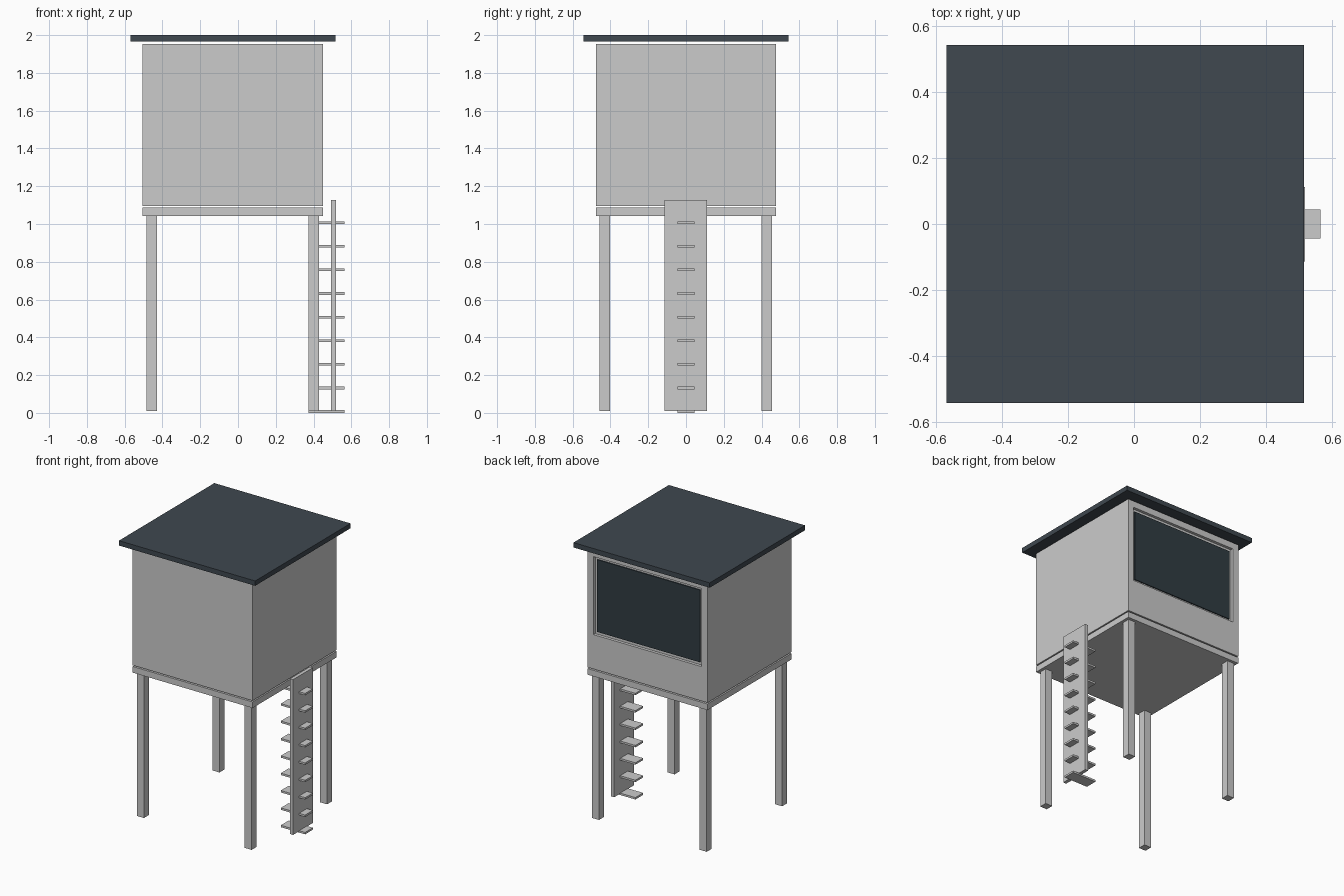
import bpy, bmesh
from mathutils import Vector

if "Cube" in bpy.data.objects:
    bpy.data.objects.remove(bpy.data.objects["Cube"])


def material(name, color):
    m = bpy.data.materials.new(name)
    m.diffuse_color = color
    m.use_nodes = True
    m.node_tree.nodes["Principled BSDF"].inputs["Base Color"].default_value = m.diffuse_color
    return m


def box(name, x, y, z, mat=None):
    """Axis-aligned box from (min, max) ranges."""
    bm = bmesh.new()
    bmesh.ops.create_cube(bm, size=1)
    for v in bm.verts:
        v.co = Vector([r[0] if c < 0 else r[1] for c, r in zip(v.co, (x, y, z))])
    me = bpy.data.meshes.new(name)
    bm.to_mesh(me)
    bm.free()
    ob = bpy.data.objects.new(name, me)
    bpy.context.collection.objects.link(ob)
    if mat:
        me.materials.append(mat)
    return ob


roof_mat = material("roof_slate", (0.05, 0.065, 0.08, 1))
glass_mat = material("dark_glass", (0.03, 0.045, 0.055, 1))

# Platform, roof and cabin
box("platform", (-0.505, 0.45), (-0.477, 0.477), (1.043, 1.087))
box("roof", (-0.568, 0.516), (-0.542, 0.542), (1.965, 2.0), roof_mat)
cabin = box("cabin", (-0.505, 0.45), (-0.477, 0.477), (1.096, 1.952))

# Window recess in the back wall
bm = bmesh.new()
bm.from_mesh(cabin.data)
bm.normal_update()
back = next(f for f in bm.faces if f.normal.y > 0.9)
bmesh.ops.inset_region(bm, faces=[back], thickness=0.067)
for v in back.verts:
    if v.co.z < 1.5:
        v.co.z += 0.2
bmesh.ops.inset_region(bm, faces=[back], thickness=0.0005, depth=-0.02)
bm.to_mesh(cabin.data)
bm.free()

# Window pane
box("window_pane", (-0.437, 0.382), (0.456, 0.465), (1.364, 1.884), glass_mat)

# Four legs
for sx, x in (("left", (-0.484, -0.428)), ("right", (0.373, 0.429))):
    for sy, y in (("front", (-0.458, -0.402)), ("back", (0.4, 0.456))):
        box(f"{sy}_{sx}_leg", x, y, (0.01, 1.043))

# Ladder board with rungs through it
box("ladder_board", (0.493, 0.518), (-0.114, 0.112), (0.01, 1.127))
for i in range(9):
    z = 0.125 * i
    box(f"rung_{i + 1}", (0.372, 0.565), (-0.044, 0.044), (z, z + 0.014))
